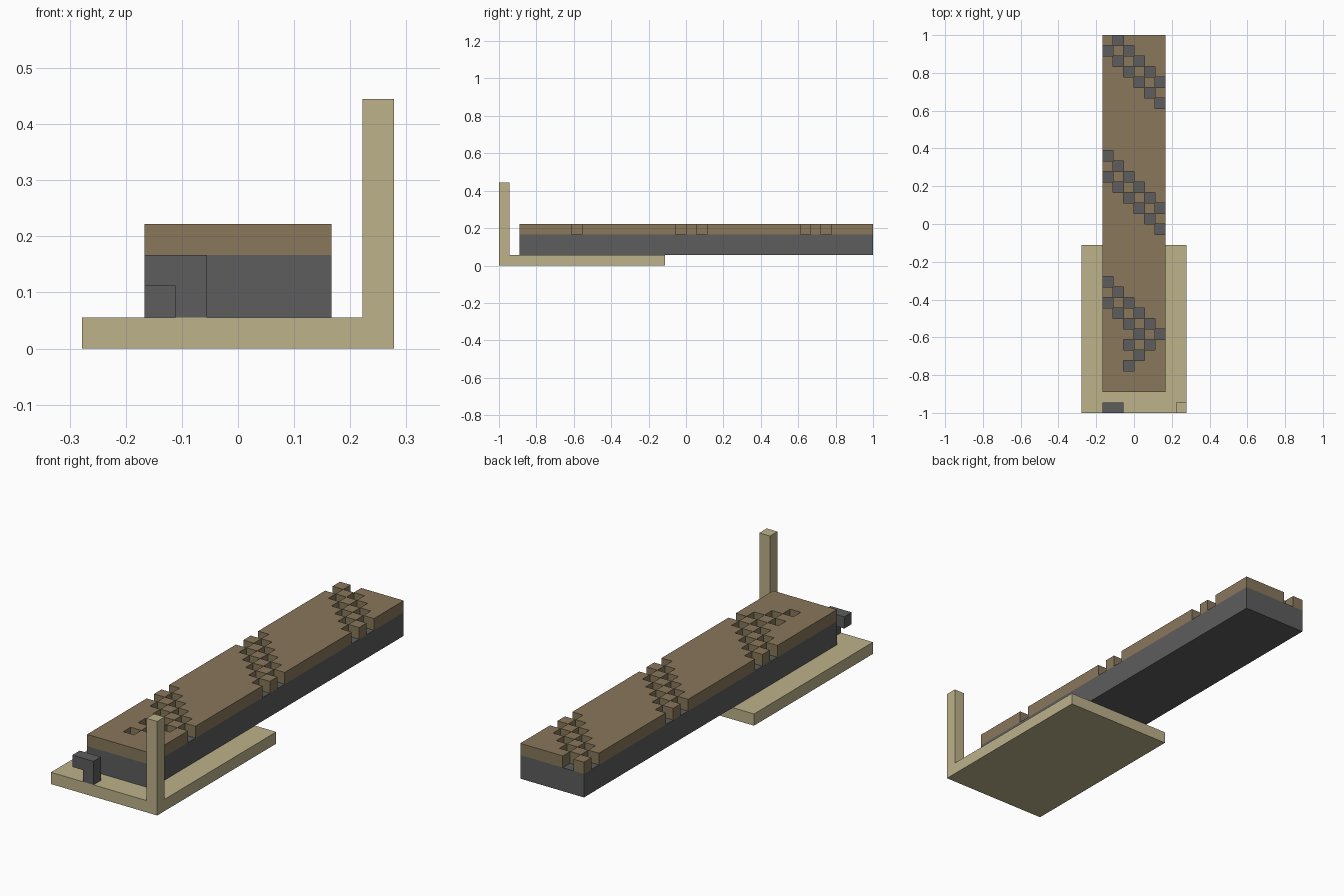
import bpy, bmesh

if "Cube" in bpy.data.objects:
    bpy.data.objects.remove(bpy.data.objects["Cube"])

U = 1 / 18  # one block


def material(name, rgb):
    m = bpy.data.materials.new(name)
    m.diffuse_color = (*rgb, 1)
    m.use_nodes = True
    m.node_tree.nodes["Principled BSDF"].inputs["Base Color"].default_value = m.diffuse_color
    return m


SAND = material("sand", (0.508, 0.445, 0.258))
BROWN = material("brown", (0.246, 0.184, 0.105))
GREY = material("dark grey", (0.109, 0.109, 0.109))


def finish(name, bm, mat):
    bmesh.ops.remove_doubles(bm, verts=bm.verts, dist=1e-5)
    mesh = bpy.data.meshes.new(name)
    bm.to_mesh(mesh)
    bm.free()
    mesh.materials.append(mat)
    obj = bpy.data.objects.new(name, mesh)
    bpy.context.collection.objects.link(obj)


def quad(bm, *pts):
    bm.faces.new([bm.verts.new([c * U for c in p]) for p in pts])


def box(name, lo, hi, mat):
    bm = bmesh.new()
    bmesh.ops.create_cube(bm, size=1)
    for v in bm.verts:
        v.co = [U * (hi[i] if v.co[i] > 0 else lo[i]) for i in range(3)]
    finish(name, bm, mat)


def profile(name, outline, y0, y1, mat):
    """Extrude an x-z outline along y."""
    bm = bmesh.new()
    face = bm.faces.new([bm.verts.new((x * U, y0 * U, z * U)) for x, z in outline])
    new = bmesh.ops.extrude_face_region(bm, geom=[face], use_keep_orig=True)["geom"]
    for v in new:
        if isinstance(v, bmesh.types.BMVert):
            v.co.y = y1 * U
    bmesh.ops.recalc_face_normals(bm, faces=bm.faces)
    finish(name, bm, mat)


# Base tray, corner post and body
box("base_tray", (-5, -18, 0), (5, -2, 1), SAND)
box("corner_post", (4, -18, 1), (5, -17, 8), SAND)
box("body", (-3, -16, 1), (3, 18, 3), GREY)

# L-shaped handle
profile("handle", [(-2, 1), (-1, 1), (-1, 3), (-3, 3), (-3, 2), (-2, 2)], -18, -17, GREY)

# Pockets in the top deck: rows counted from the back, columns from the left
pockets = {}
for start in (-2, 11, 23):  # slanted lattice of two interlocking diagonals
    for c in range(6):
        for r in (start + c, start + c + 2):
            pockets[c, r] = True
for cell in ((4, 2), (5, 3), (4, 27), (5, 30)):  # places where a band is solid
    pockets.pop(cell, None)
for start, cells in ((0, [(1, 0), (0, 1), (2, 1), (1, 2), (3, 2), (2, 3), (4, 3),
                          (3, 4), (5, 4), (4, 5), (5, 6)]),
                     (23, [(0, 0), (1, 1), (0, 2), (2, 2), (1, 3), (3, 3), (2, 4),
                           (4, 4), (3, 5), (5, 5), (2, 6), (4, 6), (3, 7), (2, 8)])):
    for key in [k for k in pockets if start <= k[1] < start + 11 and (start or k[1] < 9)]:
        del pockets[key]
    for c, r in cells:
        pockets[c, start + r] = True


def solid(c, r):
    return 0 <= c < 6 and 0 <= r < 34 and (c, r) not in pockets


# Top deck with exposed block faces only
bm = bmesh.new()
for c in range(6):
    for r in range(34):
        if not solid(c, r):
            continue
        x0, y0 = c - 3, 17 - r
        x1, y1 = x0 + 1, y0 + 1
        quad(bm, (x0, y0, 4), (x1, y0, 4), (x1, y1, 4), (x0, y1, 4))
        for dc, dr, a, b in ((-1, 0, (x0, y1), (x0, y0)), (1, 0, (x1, y0), (x1, y1)),
                             (0, 1, (x0, y0), (x1, y0)), (0, -1, (x1, y1), (x0, y1))):
            if not solid(c + dc, r + dr):
                quad(bm, (*a, 3), (*b, 3), (*b, 4), (*a, 4))
finish("top_deck", bm, BROWN)
